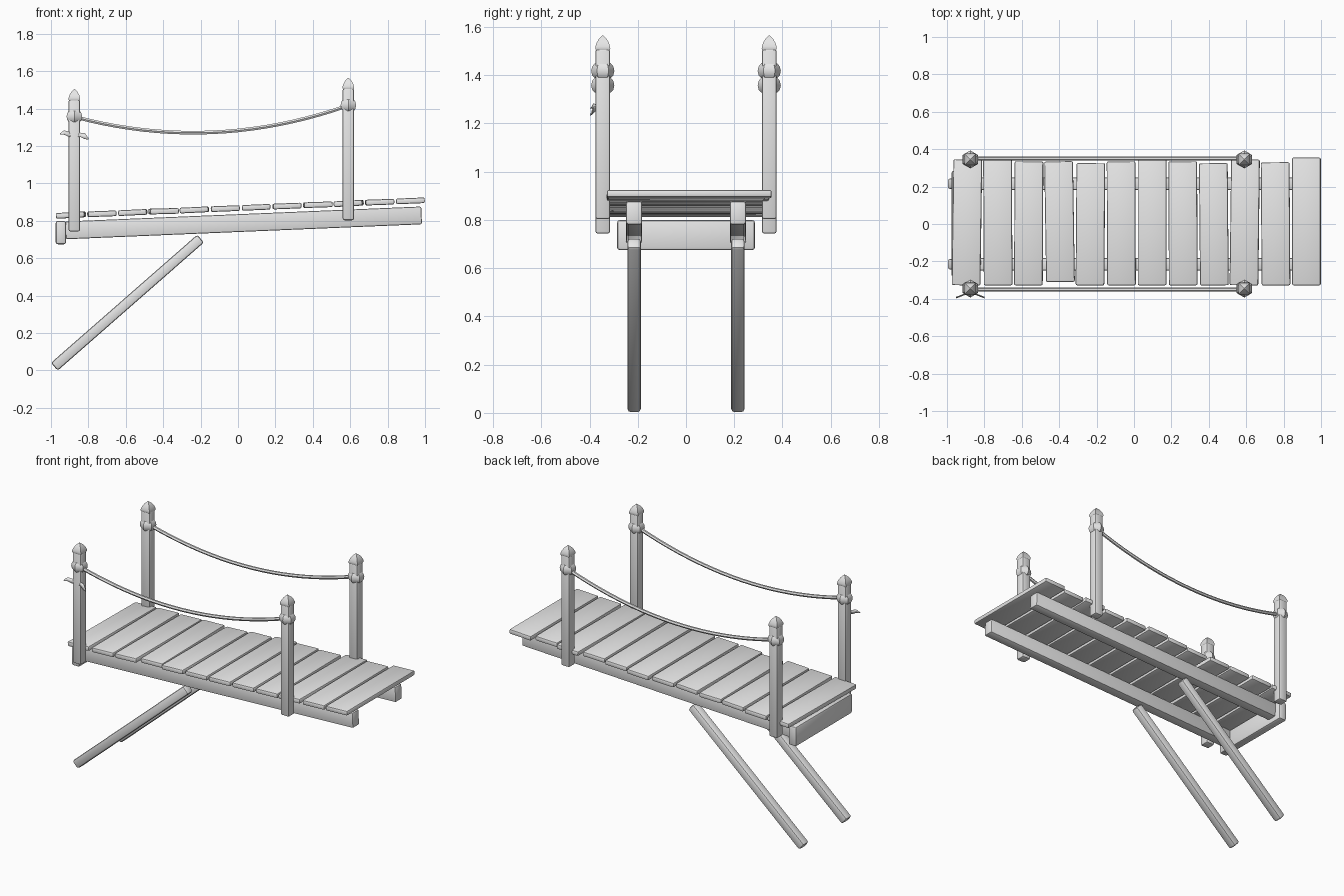
import bpy, bmesh
from math import radians, cos, sin, atan2, hypot, pi
from mathutils import Vector

old = bpy.data.objects.get("Cube")
if old:
    bpy.data.objects.remove(old, do_unlink=True)

# One plain grey for the whole model
grey = bpy.data.materials.new("plain_grey")
grey.use_nodes = True
grey.diffuse_color = (0.8, 0.8, 0.8, 1)
grey.node_tree.nodes["Principled BSDF"].inputs["Base Color"].default_value = (0.8, 0.8, 0.8, 1)


def add_object(name, bm):
    bmesh.ops.recalc_face_normals(bm, faces=bm.faces)
    mesh = bpy.data.meshes.new(name)
    bm.to_mesh(mesh)
    bm.free()
    mesh.materials.append(grey)
    ob = bpy.data.objects.new(name, mesh)
    bpy.context.collection.objects.link(ob)
    return ob


def beam(name, centre, size, pitch=0.0, yaw=0.0, bevel=0.008):
    """Box with rounded edges; pitch raises its +x end."""
    bm = bmesh.new()
    bmesh.ops.create_cube(bm, size=1)
    bmesh.ops.scale(bm, vec=size, verts=bm.verts)
    bmesh.ops.bevel(bm, geom=bm.edges[:], offset=bevel, segments=2,
                    profile=0.5, affect='EDGES')
    ob = add_object(name, bm)
    ob.location = centre
    ob.rotation_euler = (0, -pitch, yaw)
    return ob


def lathe(name, centre, profile, sides, turn):
    """Stack of polygon rings given as (radius, height) pairs."""
    bm = bmesh.new()
    rings = []
    for r, z in profile:
        angles = [turn + 2 * pi * i / sides for i in range(sides)]
        rings.append([bm.verts.new((r * cos(a), r * sin(a), z)) for a in angles])
    for low, high in zip(rings, rings[1:]):
        for i in range(sides):
            j = (i + 1) % sides
            bm.faces.new((low[i], low[j], high[j], high[i]))
    bm.faces.new(rings[0])
    bm.faces.new(rings[-1])
    ob = add_object(name, bm)
    ob.location = centre
    return ob


SLOPE = 0.042
PITCH = atan2(SLOPE, 1)

# Deck planks of uneven length and slight skew
back_ends = [.345, .345, .335, .335, .325, .335, .35, .335, .325, .345, .33, .355]
skews = [-.8, .3, -.3, .9, -.4, .2, 0, .2, .5, -.7, .4, 0]
for i, (back, skew) in enumerate(zip(back_ends, skews)):
    x = -0.893 + 0.165 * i
    front = -0.31 if i == 3 else -0.328
    beam(f"plank_{i + 1}", (x, (back + front) / 2, 0.868 + SLOPE * x),
         (0.153, back - front, 0.03), PITCH - radians(skew), radians(skew))

# Long beams, diagonal struts and the cross beam at the low end
for side, y in (("right", -0.215), ("left", 0.215)):
    beam(f"{side}_long_beam", (0.03, y, 0.789), (1.905, 0.066, 0.095), PITCH)
    foot, head = Vector((-0.982, y, 0.02)), Vector((-0.2, y, 0.705))
    run = head - foot
    beam(f"{side}_strut", (foot + head) / 2, (run.length, 0.056, 0.055),
         atan2(run.z, run.x), bevel=0.012)
beam("end_cross_beam", (-0.947, 0, 0.737), (0.056, 0.572, 0.125), bevel=0.012)

# Corner posts with rope collars and pointed caps
collar_profile = [(.034, -.03), (.044, -.018), (.048, 0), (.044, .018), (.034, .03)]
cap_profile = [(.036, -.008), (.044, .002), (.043, .012), (.036, .027), (.022, .044), (.003, .057)]
post_feet = {"low": (-0.875, 0.743), "high": (0.59, 0.803)}
for side, y in (("right", -0.345), ("left", 0.345)):
    for end, (x, foot) in post_feet.items():
        beam(f"{side}_{end}_post", (x, y, foot + 0.353), (0.061, 0.061, 0.706), bevel=0.01)
        lathe(f"{side}_{end}_collar", (x, y, foot + 0.615), collar_profile, 6, pi / 2)
        lathe(f"{side}_{end}_cap", (x, y, foot + 0.704), cap_profile, 4, pi / 4)

# Sagging ropes between the collars
for side, y in (("right", -0.35), ("left", 0.35)):
    curve = bpy.data.curves.new(f"{side}_rope", 'CURVE')
    curve.dimensions = '3D'
    curve.bevel_depth = 0.011
    curve.bevel_resolution = 1
    curve.use_fill_caps = True
    steps = 20
    spline = curve.splines.new('POLY')
    spline.points.add(steps)
    for i, p in enumerate(spline.points):
        t = i / steps
        x = -0.87 + 1.455 * t
        z = 1.355 + 0.06 * t - 4 * 0.112 * t * (1 - t)
        p.co = (x, y, z, 1)
    curve.materials.append(grey)
    rope = bpy.data.objects.new(f"{side}_rope", curve)
    bpy.context.collection.objects.link(rope)
    bpy.ops.object.select_all(action='DESELECT')
    rope.select_set(True)
    bpy.context.view_layer.objects.active = rope
    bpy.ops.object.convert(target='MESH')

# Small drooping leaf strip on one post: (x, y, top, bottom)
leaf = [(-.076, -.392, 1.268, 1.262), (-.055, -.384, 1.284, 1.262),
        (-.03, -.374, 1.277, 1.25), (0, -.362, 1.27, 1.25),
        (.03, -.374, 1.271, 1.25), (.055, -.384, 1.27, 1.238),
        (.076, -.392, 1.242, 1.234)]
bm = bmesh.new()
pairs = [(bm.verts.new((x - 0.875, y, top)), bm.verts.new((x - 0.875, y - 0.006, low)))
         for x, y, top, low in leaf]
for (a, b), (c, d) in zip(pairs, pairs[1:]):
    bm.faces.new((a, b, d, c))
strip = add_object("leaf_strip", bm)
strip.modifiers.new("thickness", 'SOLIDIFY').thickness = 0.003

# Smooth the rounded edges, keep the facets crisp
bpy.ops.object.select_all(action='DESELECT')
for ob in bpy.context.scene.objects:
    if ob.type == 'MESH' and ob.data.materials and ob.data.materials[0] == grey:
        ob.select_set(True)
        bpy.context.view_layer.objects.active = ob
bpy.ops.object.shade_smooth_by_angle(angle=radians(35))
